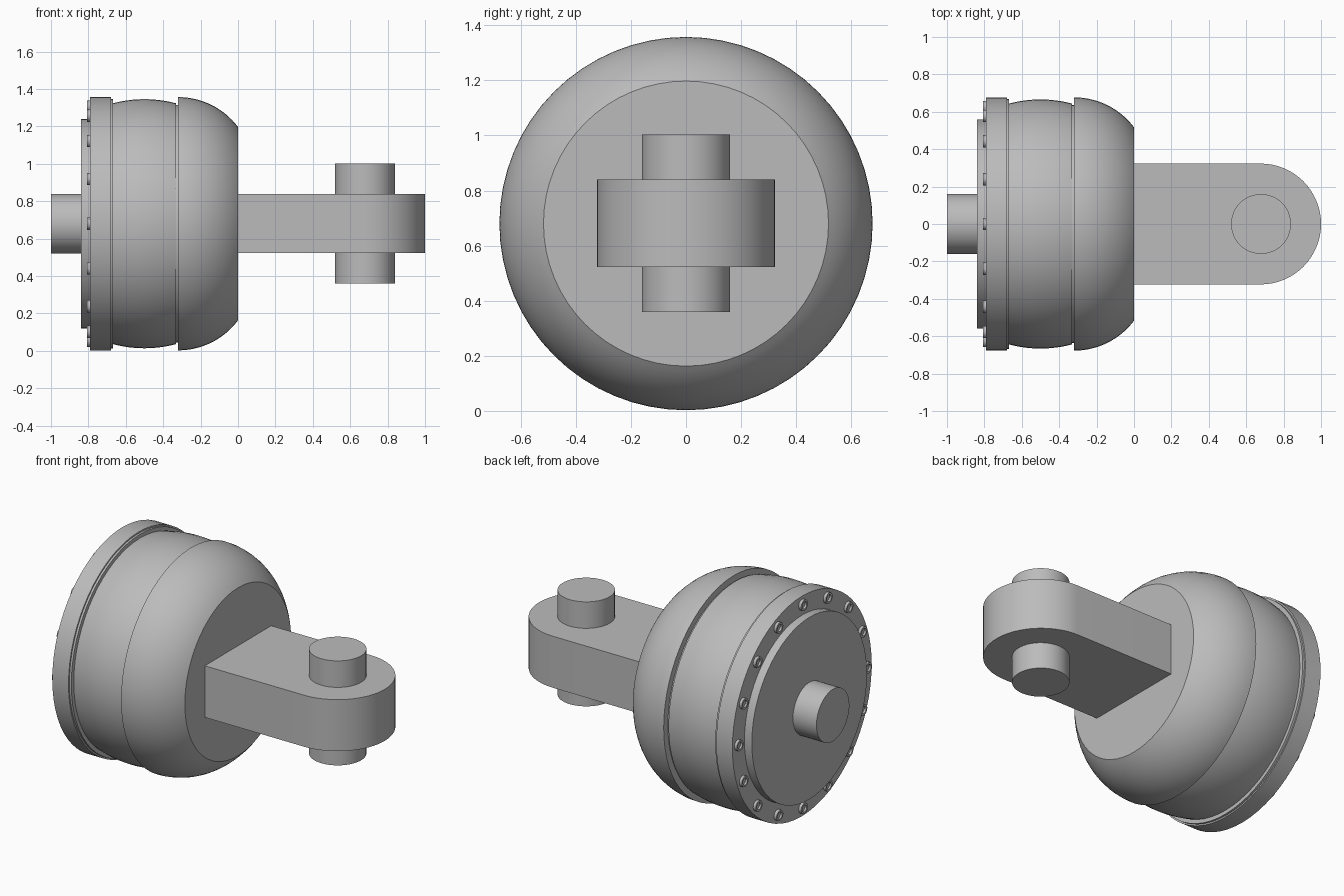
import bpy, bmesh, math
from mathutils import Matrix, Vector

if "Cube" in bpy.data.objects:
    bpy.data.objects.remove(bpy.data.objects["Cube"])

AXIS_Z = 0.68

grey = bpy.data.materials.new("plain grey")
grey.diffuse_color = (0.5, 0.5, 0.5, 1)
grey.use_nodes = True
grey.node_tree.nodes["Principled BSDF"].inputs["Base Color"].default_value = grey.diffuse_color


def finish(name, bm, angle=30):
    bmesh.ops.recalc_face_normals(bm, faces=bm.faces)
    mesh = bpy.data.meshes.new(name)
    bm.to_mesh(mesh)
    bm.free()
    mesh.materials.append(grey)
    ob = bpy.data.objects.new(name, mesh)
    bpy.context.collection.objects.link(ob)
    bpy.ops.object.select_all(action='DESELECT')
    ob.select_set(True)
    bpy.context.view_layer.objects.active = ob
    bpy.ops.object.shade_smooth_by_angle(angle=math.radians(angle))
    return ob


def lathe(name, profile, segments=64, centre=(0, 0, AXIS_Z), axis='X'):
    """Revolve (along, radius) points around an axis and cap both ends."""
    bm = bmesh.new()
    rings = []
    for along, r in profile:
        ring = []
        for i in range(segments):
            a = 2 * math.pi * i / segments
            u, v = r * math.cos(a), r * math.sin(a)
            p = (along, u, v) if axis == 'X' else (u, v, along)
            ring.append(bm.verts.new(Vector(p) + Vector(centre)))
        rings.append(ring)
    for a, b in zip(rings, rings[1:]):
        for i in range(segments):
            j = (i + 1) % segments
            bm.faces.new((a[i], a[j], b[j], b[i]))
    bm.faces.new(rings[0])
    bm.faces.new(rings[-1])
    return finish(name, bm)


# Rear shaft, cover plate and flange with its stepped lip
lathe("rear_shaft", [(-1.0, 0.16), (-0.83, 0.16)], 48)
lathe("cover_plate", [(-0.84, 0.56), (-0.78, 0.56)])
lathe("flange", [(-0.79, 0.677), (-0.68, 0.677), (-0.68, 0.668),
                 (-0.667, 0.668), (-0.667, 0.64)])

# Slightly bulging barrel
barrel = []
for i in range(13):
    t = -1 + i / 6
    barrel.append((-0.5 + 0.168 * t, 0.666 - 0.022 * t * t))
lathe("barrel", barrel + [(-0.332, 0.636), (-0.31, 0.636)])

# Domed front housing with a flat face
dome = [(-0.322, 0.62), (-0.322, 0.677)]
end = math.asin(0.8)
for i in range(17):
    a = end * i / 16
    dome.append((-0.32 + 0.4 * math.sin(a), 0.277 + 0.4 * math.cos(a)))
lathe("front_dome", dome)

# Ring of recessed bolt heads on the flange
for i in range(16):
    a = 2 * math.pi * i / 16
    c = (0, 0.625 * math.cos(a), AXIS_Z + 0.625 * math.sin(a))
    lathe(f"bolt_{i + 1}", [(-0.785, 0.033), (-0.807, 0.033), (-0.807, 0.021),
                            (-0.795, 0.021)], 20, c)

# Arm with a rounded end
bm = bmesh.new()
R = 0.323
outline = [(-0.01, -R)]
for i in range(33):
    a = -math.pi / 2 + math.pi * i / 32
    outline.append((1 - R + R * math.cos(a), R * math.sin(a)))
outline.append((-0.01, R))
face = bm.faces.new([bm.verts.new((x, y, 0.523)) for x, y in outline])
top = bmesh.ops.extrude_face_region(bm, geom=[face])["geom"]
bmesh.ops.translate(bm, vec=(0, 0, 0.317),
                    verts=[v for v in top if isinstance(v, bmesh.types.BMVert)])
finish("arm", bm)

# Cross pin through the arm end
lathe("cross_pin", [(0.36, 0.16), (1.003, 0.16)], 48, (0.679, 0, 0), 'Z')
